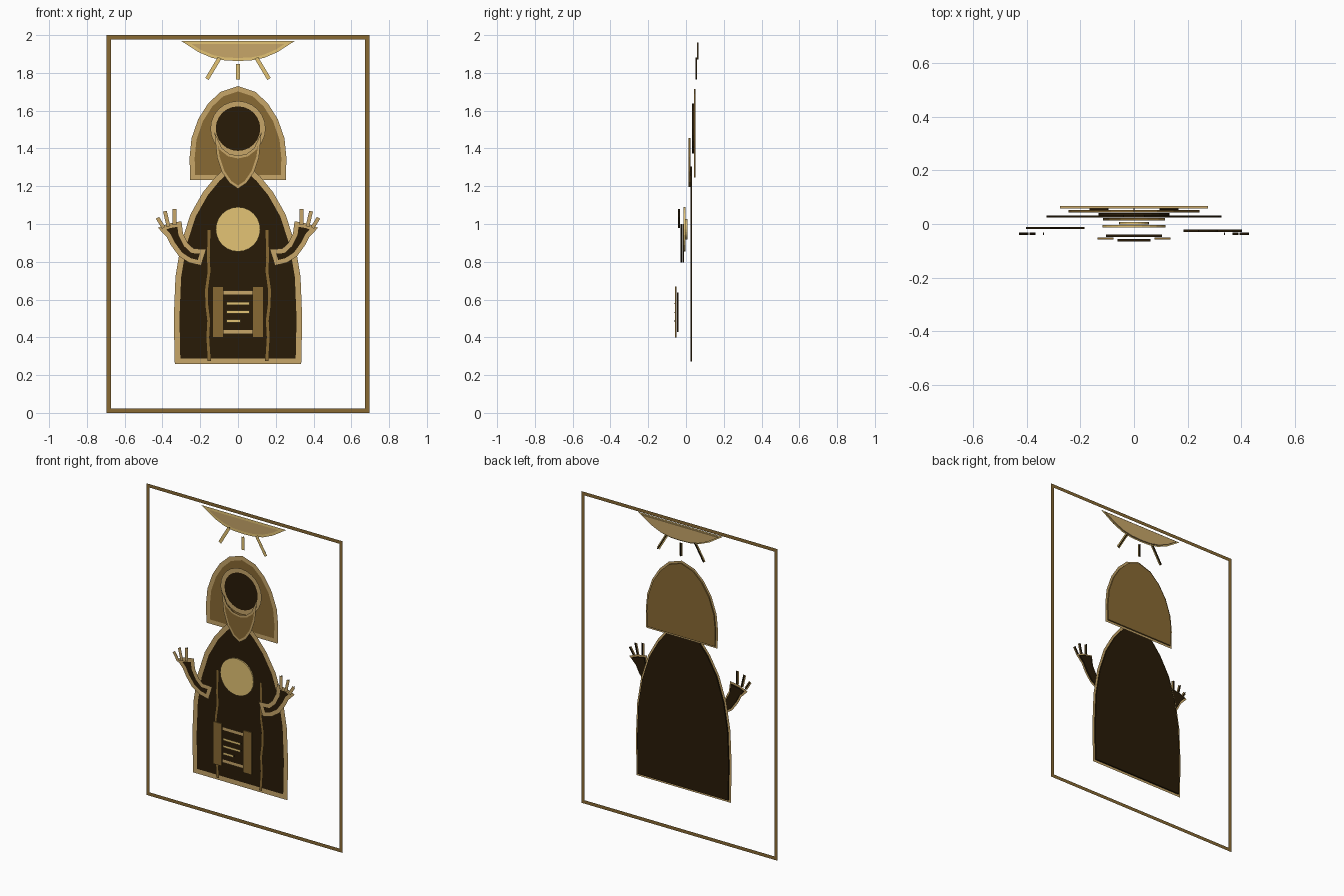
import bpy, bmesh, math
from mathutils import Vector

cube = bpy.data.objects.get("Cube")
if cube:
    bpy.data.objects.remove(cube, do_unlink=True)


def material(name, rgb):
    lin = [((c / 255 + 0.055) / 1.055) ** 2.4 for c in rgb]
    m = bpy.data.materials.new(name)
    m.use_nodes = True
    m.diffuse_color = (*lin, 1)
    m.node_tree.nodes["Principled BSDF"].inputs["Base Color"].default_value = (*lin, 1)
    return m


DARK = material("dark_umber", (40, 27, 7))
BROWN = material("brown", (137, 106, 51))
TAN = material("tan", (199, 166, 105))
GOLD = material("light_gold", (227, 195, 117))
THICK = 0.009


def finish(name, bm, mat):
    mesh = bpy.data.meshes.new(name)
    bm.to_mesh(mesh)
    bm.free()
    mesh.materials.append(mat)
    obj = bpy.data.objects.new(name, mesh)
    bpy.context.collection.objects.link(obj)
    return obj


def plate(name, pts, y, mat):
    """Thin solid sheet with an (x, z) outline, centred on depth y."""
    bm = bmesh.new()
    face = bm.faces.new([bm.verts.new((x, y - THICK / 2, z)) for x, z in pts])
    out = bmesh.ops.extrude_face_region(bm, geom=[face])
    moved = [v for v in out["geom"] if isinstance(v, bmesh.types.BMVert)]
    bmesh.ops.translate(bm, verts=moved, vec=(0, THICK, 0))
    bmesh.ops.recalc_face_normals(bm, faces=bm.faces)
    return finish(name, bm, mat)


def band(name, pts, y, width, mat, closed=True):
    """Flat ribbon following an (x, z) path with mitred corners."""
    p = [Vector(q) for q in pts]
    n = len(p)
    bm = bmesh.new()
    pairs = []
    for i in range(n):
        a = p[i - 1] if closed or i else None
        b = p[(i + 1) % n] if closed or i < n - 1 else None
        d1 = (p[i] - a).normalized() if a is not None else None
        d2 = (b - p[i]).normalized() if b is not None else d1
        d1 = d1 if d1 is not None else d2
        n1, n2 = Vector((-d1.y, d1.x)), Vector((-d2.y, d2.x))
        m = (n1 + n2).normalized()
        m *= width / 2 / max(m.dot(n1), 0.2)
        pairs.append([bm.verts.new((q.x, y, q.y)) for q in (p[i] + m, p[i] - m)])
    for i in range(n if closed else n - 1):
        (a, b), (c, d) = pairs[i], pairs[(i + 1) % n]
        bm.faces.new((a, b, d, c))
    bm.normal_update()
    bmesh.ops.reverse_faces(bm, faces=[f for f in bm.faces if f.normal.y > 0])
    return finish(name, bm, mat)


def panel(name, pts, y, fill, edge, width):
    plate(name, pts, y, fill)
    band(name + "_border", pts, y - THICK / 2 - 0.001, width, edge)


def both(half):
    """Complete a right-half outline, listed from the bottom up."""
    return half + [(-x, z) for x, z in reversed(half) if x > 0]


def flip(pts, s):
    return [(s * x, z) for x, z in pts]


def circle(r, z, n=24):
    return [(r * math.cos(t * math.tau / n), z + r * math.sin(t * math.tau / n)) for t in range(n)]


def rect(x0, x1, z0, z1):
    return [(x0, z0), (x1, z0), (x1, z1), (x0, z1)]


def strip(a, b, w):
    a, b = Vector(a), Vector(b)
    d = (b - a).normalized() * w / 2
    s = Vector((-d.y, d.x))
    return [tuple(q) for q in (a + s, a - s, b - s, b + s)]


def bar(name, a, b, y, width, edge):
    """Slim dark rib faced with a wider coloured ribbon."""
    plate(name, strip(a, b, 0.004), y, DARK)
    band(name + "_face", [a, b], y - THICK / 2 - 0.001, width, edge, closed=False)


# Picture frame
band("frame", rect(-0.684, 0.684, 0.011, 1.989), 0.066, 0.022, BROWN)

# Bowl of light with rays
bowl = [(0, 1.871), (0.07, 1.874), (0.135, 1.887), (0.205, 1.917), (0.275, 1.962)]
panel("sky_bowl", both(bowl), 0.062, TAN, GOLD, 0.016)
bar("ray_center", (0, 1.848), (0, 1.765), 0.054, 0.021, GOLD)
for s, side in ((1, "left"), (-1, "right")):
    bar("ray_" + side, (s * 0.097, 1.88), (s * 0.164, 1.768), 0.054, 0.021, GOLD)

# Arched halo behind the head
halo = [(0.24, 1.247), (0.243, 1.35), (0.233, 1.45), (0.198, 1.55),
        (0.147, 1.63), (0.085, 1.688), (0, 1.716)]
panel("halo", both(halo), 0.047, BROWN, TAN, 0.027)

# Robe
robe = [(0.32, 0.273), (0.325, 0.5), (0.316, 0.72), (0.288, 0.89),
        (0.238, 1.045), (0.173, 1.16), (0.11, 1.237), (0.04, 1.305)]
panel("robe", both(robe), 0.028, DARK, TAN, 0.03)

# Head and beard
panel("head", circle(0.132, 1.505), 0.037, DARK, TAN, 0.028)
beard = [(0, 1.195), (0.04, 1.222), (0.078, 1.277), (0.104, 1.355), (0.116, 1.455),
         (0.092, 1.398), (0.05, 1.365), (0, 1.354)]
panel("beard", beard + [(-x, z) for x, z in beard[-2:0:-1]], 0.018, BROWN, TAN, 0.014)

# Chest orb with its core
plate("orb_core", circle(0.055, 0.972), 0.003, GOLD)
plate("orb", circle(0.118, 0.972), -0.008, GOLD)

# Wavy stole edges, sleeves with hands, fingers
stole = [(0.153, 0.97), (0.157, 0.82), (0.153, 0.75), (0.167, 0.65),
         (0.165, 0.57), (0.155, 0.49), (0.16, 0.4), (0.152, 0.275)]
arm = [(0.185, 0.855), (0.204, 0.795), (0.255, 0.807), (0.305, 0.84), (0.345, 0.895),
       (0.368, 0.94), (0.402, 0.975), (0.365, 0.99), (0.31, 1.0), (0.303, 0.945),
       (0.275, 0.89), (0.24, 0.858)]
fingers = [((0.426, 1.033), (0.394, 0.98)), ((0.387, 1.068), (0.368, 0.987)),
           ((0.336, 1.08), (0.336, 0.995))]
for s, side in ((1, "left"), (-1, "right")):
    band("stole_" + side, flip(stole, s), 0.012, 0.02, BROWN, closed=False)
    panel("arm_" + side, flip(arm, s), -0.02 - 0.005 * s, DARK, TAN, 0.025)
    for i, f in enumerate(fingers):
        a, b = flip(f, s)
        bar(f"finger_{side}_{i + 1}", a, b, -0.037, 0.02, TAN)

# Open scroll with rollers and written lines
panel("scroll_sheet", rect(-0.105, 0.105, 0.428, 0.637), -0.043, DARK, TAN, 0.02)
for s, side in ((1, "left"), (-1, "right")):
    plate("scroll_roller_" + side, flip(rect(0.077, 0.136, 0.398, 0.669), s), -0.054, BROWN)
for i, (z, x1) in enumerate(((0.578, 0.062), (0.533, 0.062), (0.487, 0.014))):
    bar(f"written_line_{i + 1}", (-0.062, z), (x1, z), -0.06, 0.016, GOLD)
